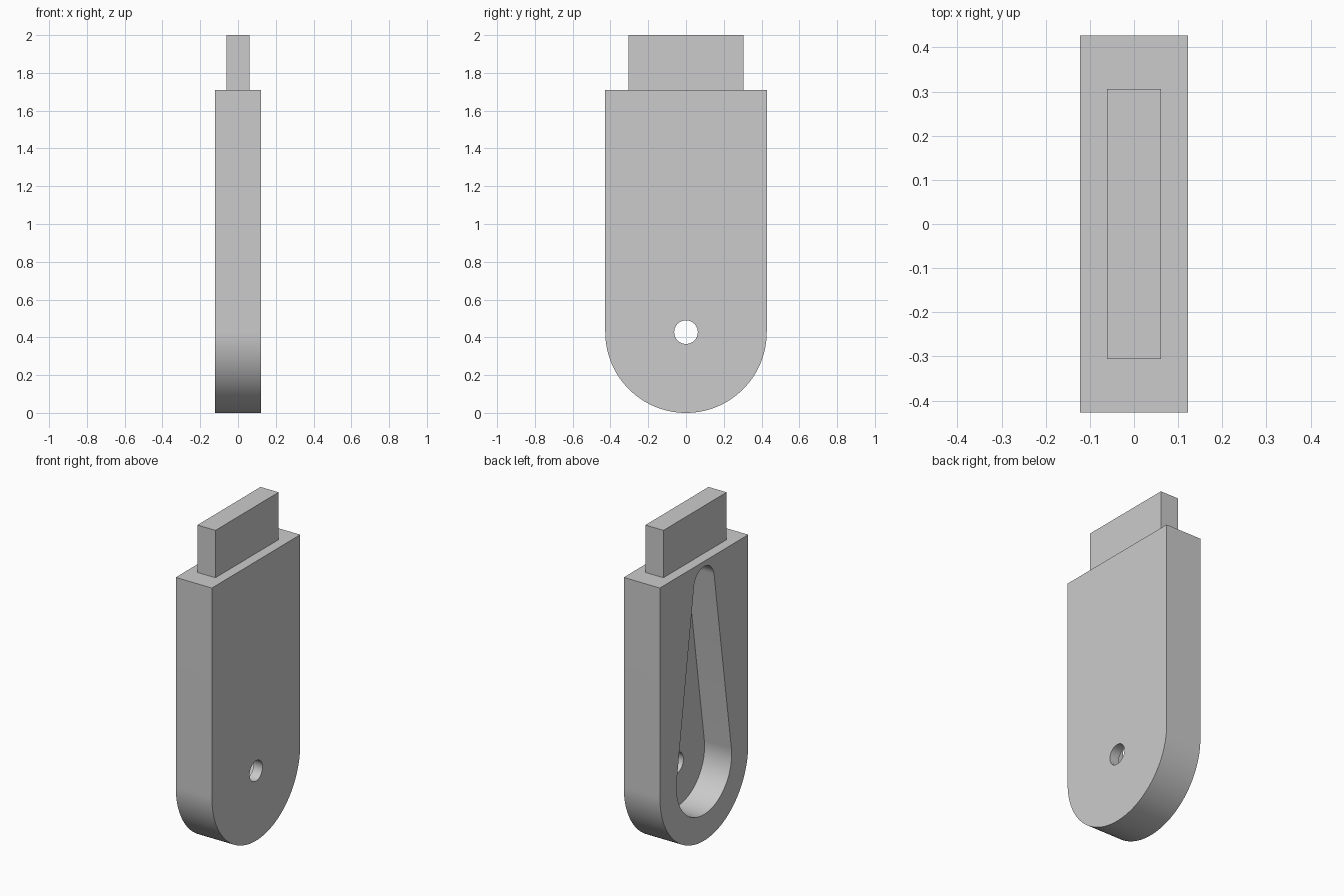
import bpy, bmesh, math

cube = bpy.data.objects.get("Cube")
if cube:
    bpy.data.objects.remove(cube, do_unlink=True)

U = 0.4275 / 3.5          # half thickness of the body
R = 3.5 * U               # radius of the rounded bottom end
BODY_TOP = 14 * U

grey = bpy.data.materials.new("grey")
grey.use_nodes = True
colour = (0.6, 0.6, 0.6, 1)
grey.diffuse_color = colour
grey.node_tree.nodes["Principled BSDF"].inputs["Base Color"].default_value = colour


def arc(cz, r, start, end, n):
    """Points (y, z) on an arc centred on y = 0."""
    angles = [start + (end - start) * i / n for i in range(n + 1)]
    return [(r * math.cos(a), cz + r * math.sin(a)) for a in angles]


def extrude(name, outline, x0, x1):
    """Solid made from a (y, z) outline swept along x."""
    bm = bmesh.new()
    face = bm.faces.new([bm.verts.new((x0, y, z)) for y, z in outline])
    swept = bmesh.ops.extrude_face_region(bm, geom=[face])["geom"]
    bmesh.ops.translate(bm, vec=(x1 - x0, 0, 0),
                        verts=[v for v in swept if isinstance(v, bmesh.types.BMVert)])
    bmesh.ops.recalc_face_normals(bm, faces=bm.faces)
    mesh = bpy.data.meshes.new(name)
    bm.to_mesh(mesh)
    bm.free()
    obj = bpy.data.objects.new(name, mesh)
    bpy.context.collection.objects.link(obj)
    mesh.materials.append(grey)
    return obj


def cut(target, cutter):
    mod = target.modifiers.new(cutter.name, "BOOLEAN")
    mod.operation = "DIFFERENCE"
    mod.solver = "EXACT"
    mod.object = cutter
    bpy.context.view_layer.objects.active = target
    bpy.ops.object.modifier_apply(modifier=mod.name)
    bpy.data.objects.remove(cutter, do_unlink=True)


# Body: straight slab with a round lower end
body = extrude("body", arc(R, R, math.pi, 2 * math.pi, 64)
               + [(R, BODY_TOP), (-R, BODY_TOP)], -U, U)

# Teardrop pocket: two arcs joined by their common tangents
big, small, top_z = 0.267, 0.098, 1.58
tilt = math.asin((big - small) / (top_z - R))
pocket = extrude("pocket_cutter",
                 arc(top_z, small, tilt, math.pi - tilt, 32)
                 + arc(R, big, math.pi - tilt, 2 * math.pi + tilt, 64),
                 -2 * U, 0.5 * U)
cut(body, pocket)

# Pin hole through the pocket floor
hole = extrude("hole_cutter", arc(R, 0.0625, 0, 2 * math.pi, 48)[:-1], -2 * U, 2 * U)
cut(body, hole)

# Tab on the top end
tab = extrude("tab", [(-2.5 * U, BODY_TOP), (2.5 * U, BODY_TOP),
                      (2.5 * U, 2), (-2.5 * U, 2)], -U / 2, U / 2)

# Smooth curves, sharp edges
bpy.ops.object.select_all(action="DESELECT")
body.select_set(True)
bpy.context.view_layer.objects.active = body
bpy.ops.object.shade_smooth_by_angle(angle=math.radians(30))
